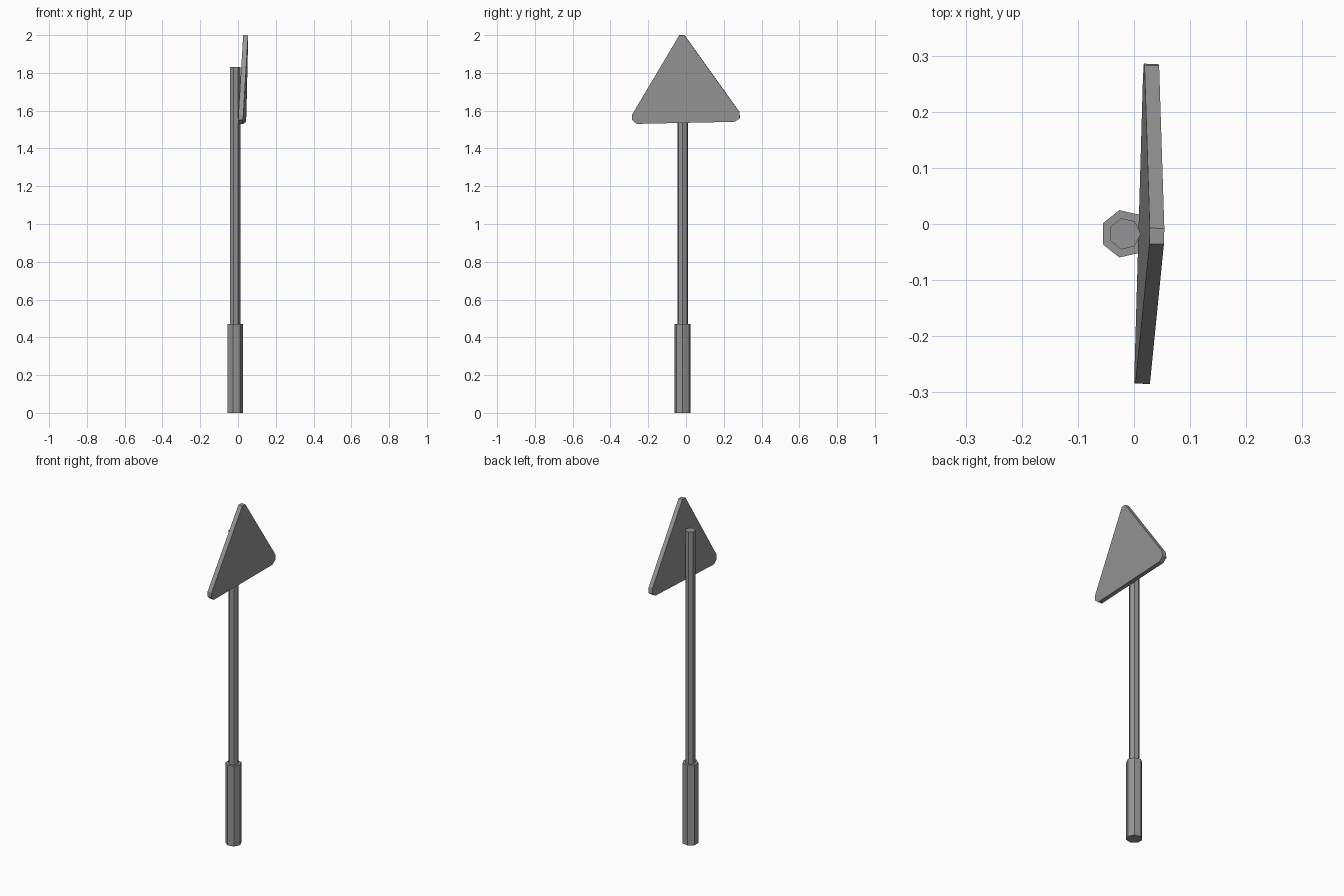
import bpy, bmesh, math
from mathutils import Vector

if "Cube" in bpy.data.objects:
    bpy.data.objects.remove(bpy.data.objects["Cube"])

CX, CY = -0.0165, -0.0175   # shared axis of pole and sleeve

# Dark grey metal
metal = bpy.data.materials.new("dark_grey")
metal.diffuse_color = (0.3, 0.3, 0.3, 1)
metal.use_nodes = True
metal.node_tree.nodes["Principled BSDF"].inputs["Base Color"].default_value = metal.diffuse_color


def make_object(name, bm):
    bmesh.ops.recalc_face_normals(bm, faces=bm.faces)
    mesh = bpy.data.meshes.new(name)
    bm.to_mesh(mesh)
    bm.free()
    mesh.materials.append(metal)
    obj = bpy.data.objects.new(name, mesh)
    bpy.context.collection.objects.link(obj)
    return obj


def extrude_profile(name, points, offset):
    bm = bmesh.new()
    face = bm.faces.new([bm.verts.new(p) for p in points])
    result = bmesh.ops.extrude_face_region(bm, geom=[face], use_keep_orig=True)
    moved = [v for v in result["geom"] if isinstance(v, bmesh.types.BMVert)]
    bmesh.ops.translate(bm, verts=moved, vec=offset)
    return make_object(name, bm)


def seven_sided_post(name, radius, z0, z1):
    ring = [(CX + radius * math.cos(math.tau * i / 7),
             CY + radius * math.sin(math.tau * i / 7), z0) for i in range(7)]
    return extrude_profile(name, ring, Vector((0, 0, z1 - z0)))


# Thick ground sleeve and slim pole
seven_sided_post("base_sleeve", 0.0433, 0.0, 0.47)
seven_sided_post("pole", 0.0285, 0.0, 1.83)

# Triangular plate with clipped corners, leaning slightly and twisted
outline = [(-0.036, 1.999), (-0.008, 1.999),
           (0.282, 1.593), (0.285, 1.56), (0.257, 1.541),
           (-0.262, 1.53), (-0.285, 1.55), (-0.285, 1.58)]
twist, lean = 0.028, 0.043
front = [(0.035 + twist * y + lean * (z - 1.55), y, z) for y, z in outline]
normal = Vector((1, -twist, -lean)).normalized()
extrude_profile("sign_plate", front, normal * -0.026)
